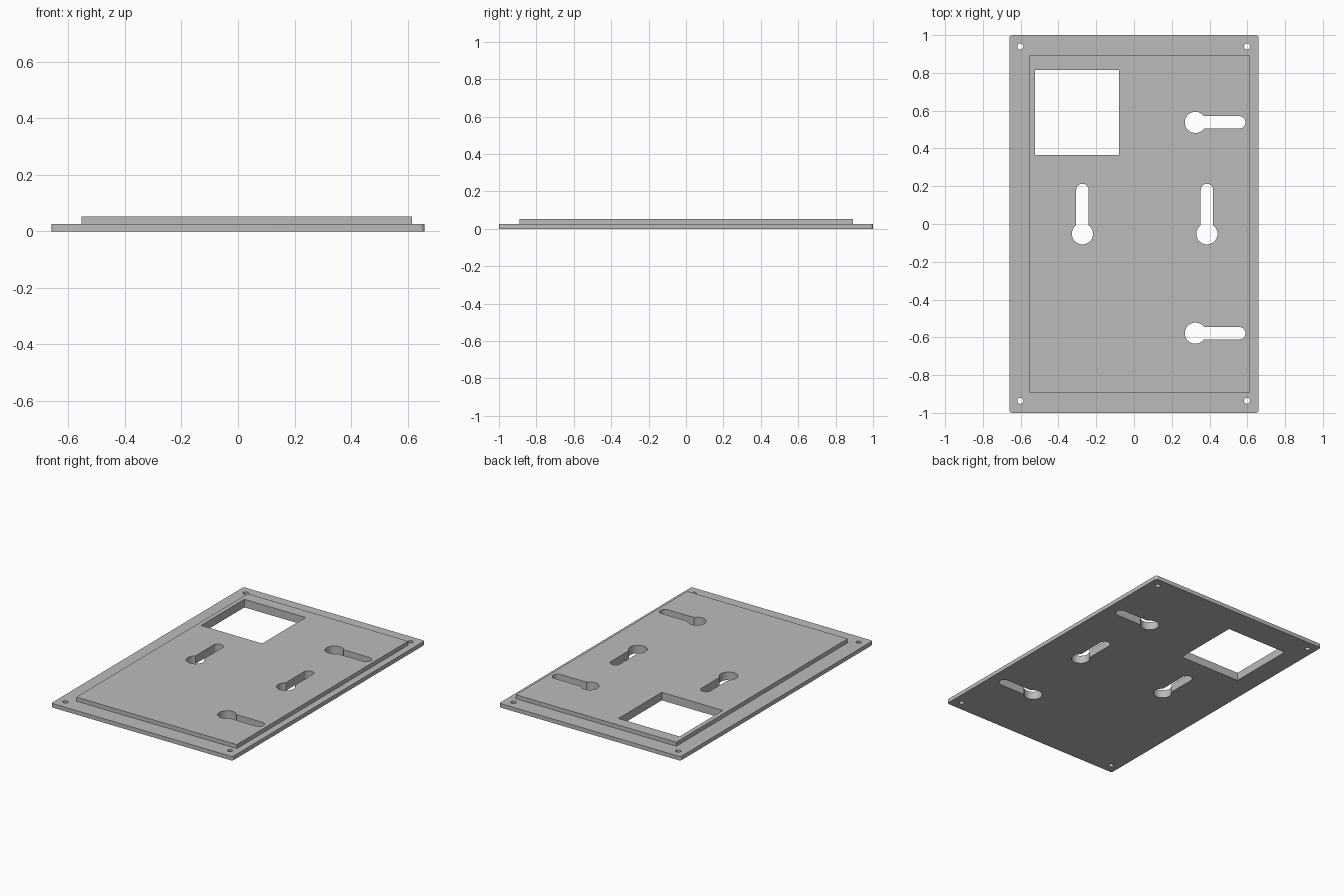
import bpy
import bmesh
from math import pi, sin, cos, asin
from mathutils import Matrix, Vector

if "Cube" in bpy.data.objects:
    bpy.data.objects.remove(bpy.data.objects["Cube"], do_unlink=True)

BASE_TOP, PANEL_TOP = 0.0265, 0.053

grey = bpy.data.materials.new("plain grey")
grey.use_nodes = True
GREY = (0.5, 0.5, 0.5, 1)
grey.diffuse_color = GREY
grey.node_tree.nodes["Principled BSDF"].inputs["Base Color"].default_value = GREY


def arc(cx, cy, r, start, end, steps):
    return [(cx + r * cos(start + (end - start) * i / steps),
             cy + r * sin(start + (end - start) * i / steps))
            for i in range(steps + 1)]


def rectangle(x0, x1, y0, y1):
    return [(x0, y0), (x1, y0), (x1, y1), (x0, y1)]


def rounded_rectangle(hx, hy, r):
    corners = [(1, 1), (-1, 1), (-1, -1), (1, -1)]
    return [p for i, (sx, sy) in enumerate(corners)
            for p in arc(sx * (hx - r), sy * (hy - r), r, i * pi / 2, (i + 1) * pi / 2, 6)]


def keyhole(x, y, angle):
    """Round head at (x, y) with a narrower slot running out along the angle."""
    head, half_slot, length = 0.056, 0.033, 0.232
    a = asin(half_slot / head)
    outline = arc(0, 0, head, a, 2 * pi - a, 32) + arc(length, 0, half_slot, -pi / 2, pi / 2, 16)
    turn = Matrix.Rotation(angle, 2)
    return [tuple(turn @ Vector(p) + Vector((x, y))) for p in outline]


def prism(name, outline, z0, z1):
    bm = bmesh.new()
    face = bm.faces.new([bm.verts.new((x, y, z0)) for x, y in outline])
    out = bmesh.ops.extrude_face_region(bm, geom=[face])
    top = [v for v in out["geom"] if isinstance(v, bmesh.types.BMVert)]
    bmesh.ops.translate(bm, vec=(0, 0, z1 - z0), verts=top)
    bmesh.ops.recalc_face_normals(bm, faces=bm.faces)
    mesh = bpy.data.meshes.new(name)
    bm.to_mesh(mesh)
    bm.free()
    mesh.materials.append(grey)
    obj = bpy.data.objects.new(name, mesh)
    bpy.context.collection.objects.link(obj)
    return obj


def combine(target, other, operation):
    mod = target.modifiers.new(operation.lower(), "BOOLEAN")
    mod.operation, mod.solver, mod.object = operation, "EXACT", other
    bpy.context.view_layer.objects.active = target
    bpy.ops.object.modifier_apply(modifier=mod.name)
    bpy.data.objects.remove(other, do_unlink=True)


# Base flange with the raised panel, set off-centre, fused on top
plate = prism("mounting_plate", rounded_rectangle(0.66, 1.0, 0.015), 0, BASE_TOP)
panel = prism("raised_panel", rectangle(-0.554, 0.615, -0.891, 0.892), BASE_TOP / 2, PANEL_TOP)
combine(plate, panel, "UNION")

# Square window, hanging keyholes and corner screw holes
openings = [rectangle(-0.524, -0.079, 0.365, 0.815)]
openings += [keyhole(0.325, y, 0) for y in (0.538, -0.578)]
openings += [keyhole(x, -0.052, pi / 2) for x in (-0.273, 0.386)]
openings += [arc(x, y, 0.016, 0, 2 * pi * 23 / 24, 23)
             for x in (-0.602, 0.598) for y in (-0.936, 0.94)]
for outline in openings:
    cutter = prism("opening_cutter", outline, -0.1, 0.2)
    cutter.hide_render = True
    combine(plate, cutter, "DIFFERENCE")

# Smooth the round walls, keep every edge crisp
bpy.ops.object.select_all(action="DESELECT")
plate.select_set(True)
bpy.context.view_layer.objects.active = plate
bpy.ops.object.shade_smooth_by_angle(angle=pi / 6)
